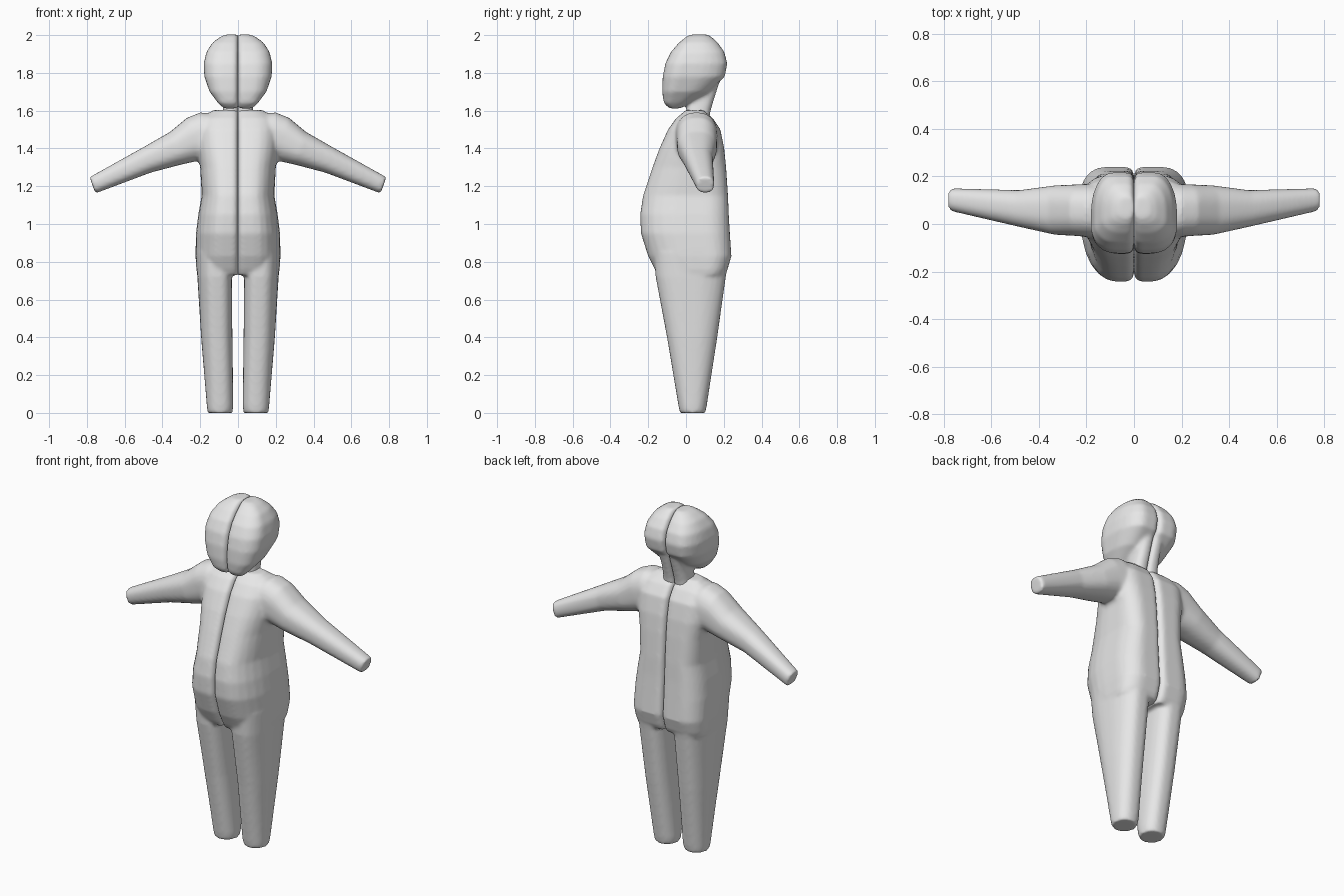
import bpy, bmesh, math

if "Cube" in bpy.data.objects:
    bpy.data.objects.remove(bpy.data.objects["Cube"])

grey = bpy.data.materials.new("light grey")
grey.diffuse_color = (0.8, 0.8, 0.8, 1)
grey.use_nodes = True
grey.node_tree.nodes["Principled BSDF"].inputs["Base Color"].default_value = grey.diffuse_color


def rounded(u0, u1, v0, v1, radii, steps=6):
    """Rectangle outline with an elliptical corner each; radii for
    corners (u1,v1), (u0,v1), (u0,v0), (u1,v0)."""
    pts = []
    corners = ((u1, v1, 1, 1), (u0, v1, -1, 1), (u0, v0, -1, -1), (u1, v0, 1, -1))
    for q, ((u, v, su, sv), (ru, rv)) in enumerate(zip(corners, radii)):
        for i in range(steps + 1):
            a = (q + i / steps) * math.pi / 2
            pts.append((u - su * ru + ru * math.cos(a), v - sv * rv + rv * math.sin(a)))
    return pts


def loft(bm, rings):
    loops = [[bm.verts.new(p) for p in r] for r in rings]
    n = len(loops[0])
    for a, b in zip(loops, loops[1:]):
        for i in range(n):
            j = (i + 1) % n
            bm.faces.new((a[i], a[j], b[j], b[i]))
    bm.faces.new(loops[0][::-1])
    bm.faces.new(loops[-1])


def flat_rings(table, front, back, inner):
    """Horizontal rings; front/back give outer corner size as a share of
    width and depth, inner is the small rounding at the centre seam."""
    rings = []
    for z, x0, x1, y0, y1 in table:
        w, d = x1 - x0, y1 - y0
        i = (min(inner[0], w * 0.45), min(inner[1], d * 0.45))
        r = ((w * back[0], d * back[1]), i, i, (w * front[0], d * front[1]))
        rings.append([(x, y, z) for x, y in rounded(x0, x1, y0, y1, r)])
    return rings


def half_object(name, parts):
    """Fuse the lofts of one half, soften them and mirror across the seam."""
    bm = bmesh.new()
    for rings in parts:
        loft(bm, rings)
    bmesh.ops.recalc_face_normals(bm, faces=bm.faces)
    me = bpy.data.meshes.new(name)
    bm.to_mesh(me)
    bm.free()
    me.materials.append(grey)
    ob = bpy.data.objects.new(name, me)
    bpy.context.collection.objects.link(ob)
    rm = ob.modifiers.new("fuse", 'REMESH')
    rm.mode = 'VOXEL'
    rm.voxel_size = 0.01
    rm.use_smooth_shade = True
    sm = ob.modifiers.new("soften", 'SMOOTH')
    sm.factor = 0.5
    sm.iterations = 6
    mi = ob.modifiers.new("mirror", 'MIRROR')
    mi.use_mirror_merge = False
    return ob


# leg: z, inner x, outer x, front y, back y
leg = flat_rings([
    (0.00, .030, .160, -.032, .102), (0.04, .025, .165, -.04, .11),
    (0.40, .030, .195, -.10, .165), (0.72, .033, .215, -.16, .21),
    (0.85, .033, .222, -.17, .235)],
    (.45, .42), (.45, .42), (.06, .09))

# torso
torso = flat_rings([
    (0.73, 0, .215, -.145, .205), (0.76, 0, .220, -.165, .22),
    (0.83, 0, .225, -.200, .24), (0.95, 0, .222, -.238, .232),
    (1.05, 0, .210, -.242, .226), (1.15, 0, .192, -.227, .222),
    (1.30, 0, .200, -.177, .212), (1.40, 0, .215, -.140, .202),
    (1.50, 0, .220, -.095, .182), (1.56, 0, .200, -.052, .142),
    (1.603, 0, .130, 0.00, .09)],
    (.62, .5), (.45, .25), (.032, .035))

# arm: top point, bottom point, front y, back y
arm = []
for (xt, zt), (xb, zb), y0, y1 in [
        ((.10, 1.580), (.10, 1.300), -.070, .170),
        ((.20, 1.590), (.18, 1.320), -.055, .168),
        ((.27, 1.562), (.21, 1.335), -.050, .166),
        ((.36, 1.487), (.30, 1.315), -.045, .162),
        ((.50, 1.407), (.46, 1.273), -.012, .142),
        ((.785, 1.248), (.755, 1.162), .055, .150)]:
    ring = rounded(0, 1, y0, y1, [(.42, (y1 - y0) * .42)] * 4)
    arm.append([(xt + (xb - xt) * t, y, zt + (zb - zt) * t) for t, y in ring])

half_object("body", [leg, torso, arm])

# head
head = flat_rings([
    (1.612, 0, .075, -.088, -.03), (1.64, 0, .105, -.117, .02),
    (1.70, 0, .150, -.126, .12), (1.78, 0, .178, -.123, .205),
    (1.85, 0, .181, -.109, .218), (1.91, 0, .167, -.080, .203),
    (1.96, 0, .135, -.037, .168), (1.99, 0, .095, .000, .135),
    (2.003, 0, .065, .025, .115)],
    (.55, .28), (.5, .5), (.03, .03))

# neck
neck = flat_rings([
    (1.54, 0, .085, .000, .12), (1.60, 0, .080, .000, .13),
    (1.66, 0, .075, .020, .148), (1.76, 0, .075, .040, .18)],
    (.5, .4), (.5, .4), (.025, .025))

half_object("head_and_neck", [head, neck])
